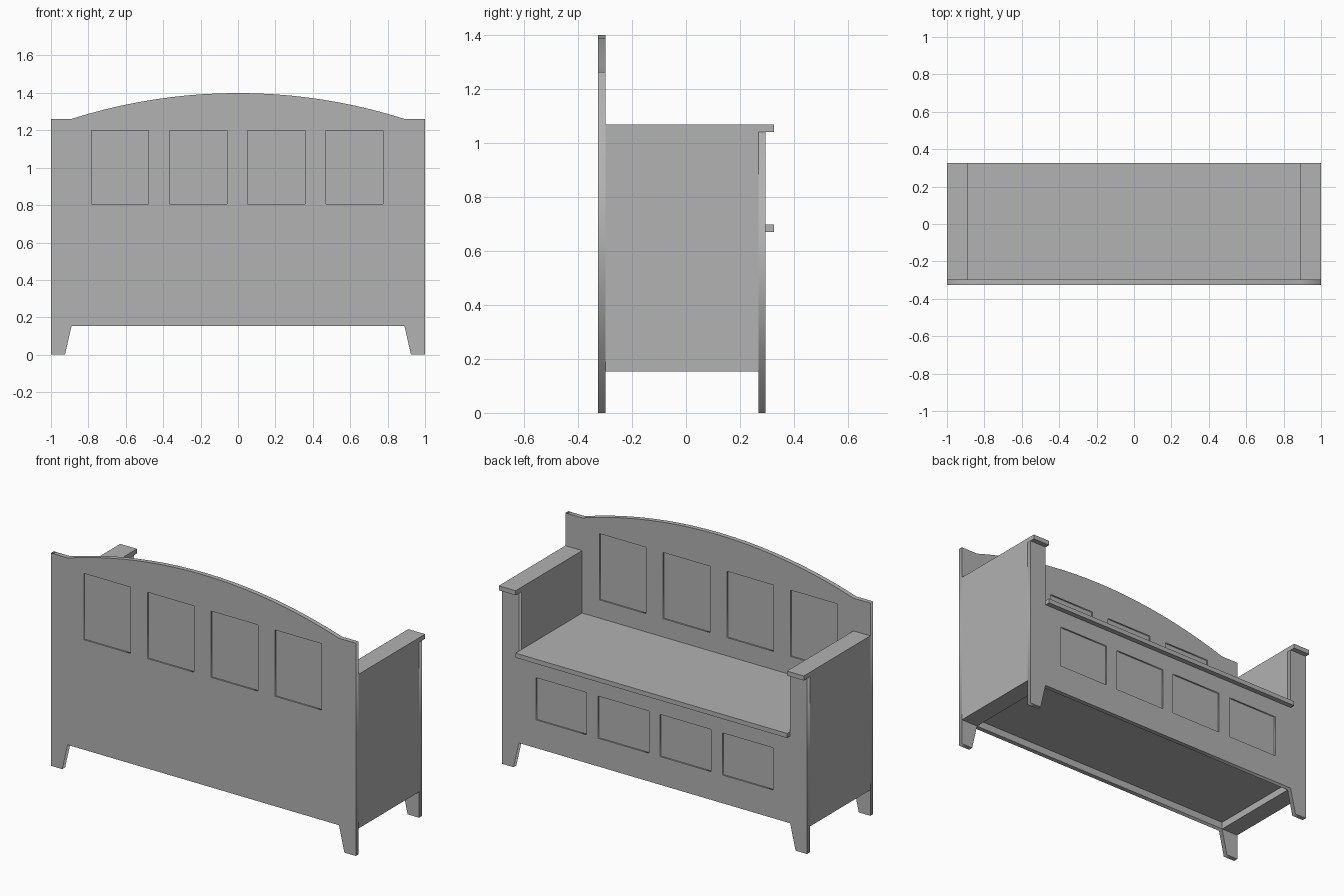
import bpy
import math
from mathutils import Matrix

cube = bpy.data.objects.get("Cube")
if cube:
    bpy.data.objects.remove(cube, do_unlink=True)

# Single painted-wood colour
paint = bpy.data.materials.new("grey_paint")
paint.use_nodes = True
GREY = (0.445, 0.445, 0.445, 1)
paint.diffuse_color = GREY
paint.node_tree.nodes["Principled BSDF"].inputs["Base Color"].default_value = GREY

# Main dimensions
BACK, BACK_IN = -0.325, -0.298      # back board faces
FRONT_IN, FRONT = 0.268, 0.295      # front board faces
LIP = 0.325                         # overhang of seat and armrests
ARM = 0.89                          # inner face of the arms
RAIL = 0.153                        # underside of the body
SEAT_LOW, SEAT_TOP = 0.67, 0.697
ARM_LOW, ARM_TOP = 1.04, 1.067
RECESS = 0.009                      # depth of the sunken panels


def add_object(name, mesh):
    ob = bpy.data.objects.new(name, mesh)
    bpy.context.scene.collection.objects.link(ob)
    mesh.materials.clear()
    mesh.materials.append(paint)
    return ob


def box(name, x, y, z):
    verts = [(a, b, c) for a in x for b in y for c in z]
    faces = [(0, 1, 3, 2), (4, 6, 7, 5), (0, 4, 5, 1),
             (2, 3, 7, 6), (0, 2, 6, 4), (1, 5, 7, 3)]
    mesh = bpy.data.meshes.new(name)
    mesh.from_pydata(verts, [], faces)
    return add_object(name, mesh)


def board(name, loops, y0, y1):
    """Upright board cut from an x-z outline, with holes from further loops."""
    curve = bpy.data.curves.new(name + "_outline", "CURVE")
    curve.dimensions = "2D"
    curve.fill_mode = "BOTH"
    curve.extrude = (y1 - y0) / 2
    for loop in loops:
        spline = curve.splines.new("POLY")
        spline.points.add(len(loop) - 1)
        for point, (x, z) in zip(spline.points, loop):
            point.co = (x, z, 0, 1)
        spline.use_cyclic_u = True
    helper = bpy.data.objects.new(name + "_outline", curve)
    bpy.context.scene.collection.objects.link(helper)
    bpy.context.view_layer.update()
    graph = bpy.context.evaluated_depsgraph_get()
    mesh = bpy.data.meshes.new_from_object(helper.evaluated_get(graph))
    bpy.data.objects.remove(helper, do_unlink=True)
    mesh.transform(Matrix.Translation((0, (y0 + y1) / 2, 0))
                   @ Matrix.Rotation(math.pi / 2, 4, "X"))
    mesh.name = name
    return add_object(name, mesh)


def windows(width, pitch, z0, z1, shift=0.0):
    """Four evenly spaced rectangles."""
    rects = []
    for i in range(4):
        c = shift + (i - 1.5) * pitch
        rects.append([(c - width / 2, z0), (c + width / 2, z0),
                      (c + width / 2, z1), (c - width / 2, z1)])
    return rects


def mirrored(half):
    return half + [(-x, z) for x, z in reversed(half) if x > 0]


def sunken_panels(name, rects, y0, y1):
    for i, r in enumerate(rects):
        box(f"{name}_{i + 1}", (r[0][0], r[1][0]), (y0, y1), (r[0][1], r[2][1]))


# Tapered feet shared by both boards
feet = [(ARM, RAIL), (0.925, 0), (1, 0)]

# Back board with arched crest
rise, shoulder = 0.138, 1.261
radius = (ARM ** 2 + rise ** 2) / (2 * rise)
sweep = math.asin(ARM / radius)
arch = [(radius * math.sin(sweep * k / 10),
         shoulder + rise - radius * (1 - math.cos(sweep * k / 10)))
        for k in range(10, -1, -1)]
back_windows = windows(0.306, 0.418, 0.805, 1.198, -0.004)
board("back_board", [mirrored(feet + [(1, shoulder)] + arch)] + back_windows,
      BACK, BACK_IN)
sunken_panels("back_panel", back_windows, BACK + RECESS, BACK_IN - RECESS)

# Front board with arm posts
front_windows = windows(0.333, 0.408, 0.32, 0.57)
posts = [(1, ARM_LOW), (ARM, ARM_LOW), (ARM, SEAT_LOW)]
board("front_board", [mirrored(feet + posts)] + front_windows, FRONT_IN, FRONT)
sunken_panels("front_panel", front_windows, FRONT_IN, FRONT - RECESS)

# Thick sides and armrests
for side, s in (("left", 1), ("right", -1)):
    span = sorted((s * ARM, s))
    box(side + "_side", span, (BACK_IN, FRONT_IN), (RAIL, ARM_LOW))
    box(side + "_armrest", span, (BACK_IN, LIP), (ARM_LOW, ARM_TOP))

# Seat lid and chest floor
box("seat", (-ARM, ARM), (BACK_IN, LIP), (SEAT_LOW, SEAT_TOP))
box("chest_floor", (-ARM, ARM), (BACK_IN, FRONT_IN), (0.195, 0.222))
